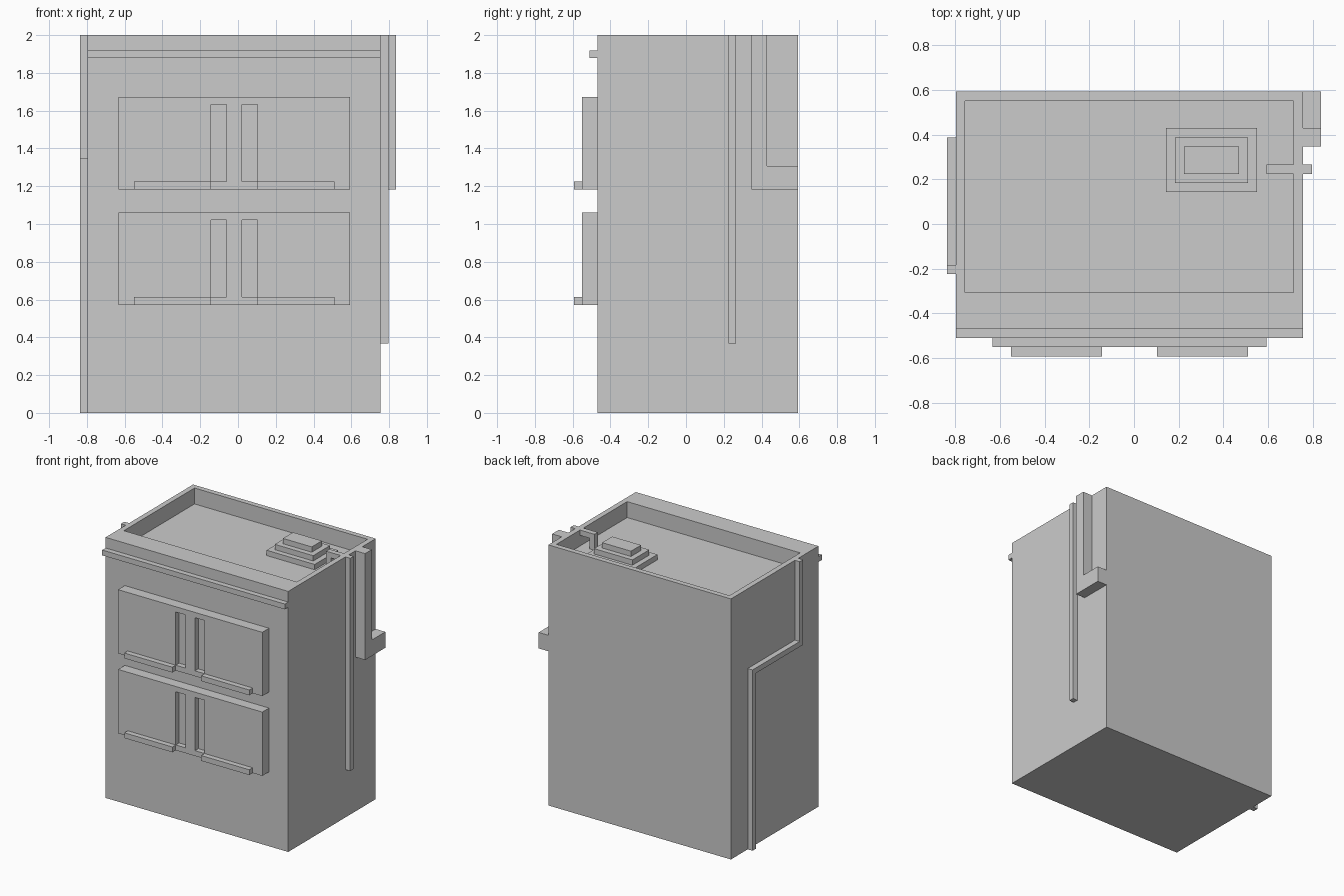
import bpy, bmesh
from mathutils import Vector

if "Cube" in bpy.data.objects:
    bpy.data.objects.remove(bpy.data.objects["Cube"])

U = 2 / 49  # grid module: the building is 49 modules tall


def finish(name, bm):
    bmesh.ops.recalc_face_normals(bm, faces=bm.faces[:])
    bmesh.ops.scale(bm, vec=(U, U, U), verts=bm.verts[:])
    mesh = bpy.data.meshes.new(name)
    bm.to_mesh(mesh)
    bm.free()
    obj = bpy.data.objects.new(name, mesh)
    bpy.context.collection.objects.link(obj)
    return obj


def add_box(bm, x, y, z):
    verts = bmesh.ops.create_cube(bm, size=1)["verts"]
    for v in verts:
        v.co = Vector([r[0] if c < 0 else r[1] for c, r in zip(v.co, (x, y, z))])


def box(name, x, y, z):
    bm = bmesh.new()
    add_box(bm, x, y, z)
    return finish(name, bm)


def prism(name, axis, lo, hi, profile):
    """Extrude a flat profile along x ('x': points are y,z) or y ('y': points are x,z)."""
    bm = bmesh.new()
    pts = [(lo, a, b) if axis == 'x' else (a, lo, b) for a, b in profile]
    face = bm.faces.new([bm.verts.new(p) for p in pts])
    ext = bmesh.ops.extrude_face_region(bm, geom=[face])["geom"]
    move = (hi - lo, 0, 0) if axis == 'x' else (0, hi - lo, 0)
    bmesh.ops.translate(bm, vec=move, verts=[g for g in ext if isinstance(g, bmesh.types.BMVert)])
    return finish(name, bm)


# Main block with a sunken roof behind a parapet (deeper at the front)
bm = bmesh.new()
add_box(bm, (-19.5, 18.5), (-11.5, 14.5), (0, 49))
bm.normal_update()
top = max(bm.faces, key=lambda f: f.calc_center_median().z)
bmesh.ops.inset_region(bm, faces=[top], thickness=1, use_even_offset=True)
for v in top.verts:
    if v.co.y < 0:
        v.co.y = -7.5
ext = bmesh.ops.extrude_face_region(bm, geom=[top])["geom"]
bmesh.ops.translate(bm, vec=(0, 0, -3), verts=[g for g in ext if isinstance(g, bmesh.types.BMVert)])
if top.is_valid:
    bmesh.ops.delete(bm, geom=[top], context='FACES_ONLY')
finish("building_block", bm)

# Front cornice
box("cornice", (-19.5, 18.5), (-12.5, -11.5), (46, 47))

# Two window panels with recessed slots and sills
for floor, z0 in (("lower", 14), ("upper", 29)):
    panel = box(f"{floor}_window_panel", (-15.5, 14.5), (-13.5, -11.5), (z0, z0 + 12))
    bm = bmesh.new()
    for x in (-3.5, 0.5):
        add_box(bm, (x, x + 2), (-14.5, -12.5), (z0 + 1, z0 + 11))
    cutter = finish(f"{floor}_slot_cutter", bm)
    cutter.hide_render = True
    cutter.hide_viewport = True
    mod = panel.modifiers.new("slots", 'BOOLEAN')
    mod.operation, mod.solver, mod.object = 'DIFFERENCE', 'EXACT', cutter
    bpy.context.view_layer.objects.active = panel
    bpy.ops.object.modifier_apply(modifier=mod.name)
    bpy.data.objects.remove(cutter)
    for side, x in (("left", -13.5), ("right", 2.5)):
        box(f"{floor}_{side}_sill", (x, x + 10), (-14.5, -13.5), (z0, z0 + 1))

# Stepped roof unit
for i in range(3):
    box(f"roof_unit_step_{i + 1}", (3.5 + i, 13.5 - i), (3.5 + i, 10.5 - i), (46 + i, 47 + i))

# Thin pipe from the roof over the parapet and down the right wall
prism("roof_pipe", 'y', 5.5, 6.5,
      [(14.5, 46), (15.5, 46), (15.5, 48), (18.5, 48), (18.5, 9), (19.5, 9), (19.5, 49), (14.5, 49)])

# Thick duct on the right wall, turning toward the back
prism("right_duct", 'x', 18.5, 20.5,
      [(8.5, 29), (14.5, 29), (14.5, 32), (10.5, 32), (10.5, 49), (8.5, 49)])

# Stepped drainpipe on the left wall
prism("left_drainpipe", 'x', -20.5, -19.5,
      [(-5.5, 49), (-5.5, 33), (8.5, 33), (8.5, 0), (9.5, 0), (9.5, 34), (-4.5, 34), (-4.5, 49)])
